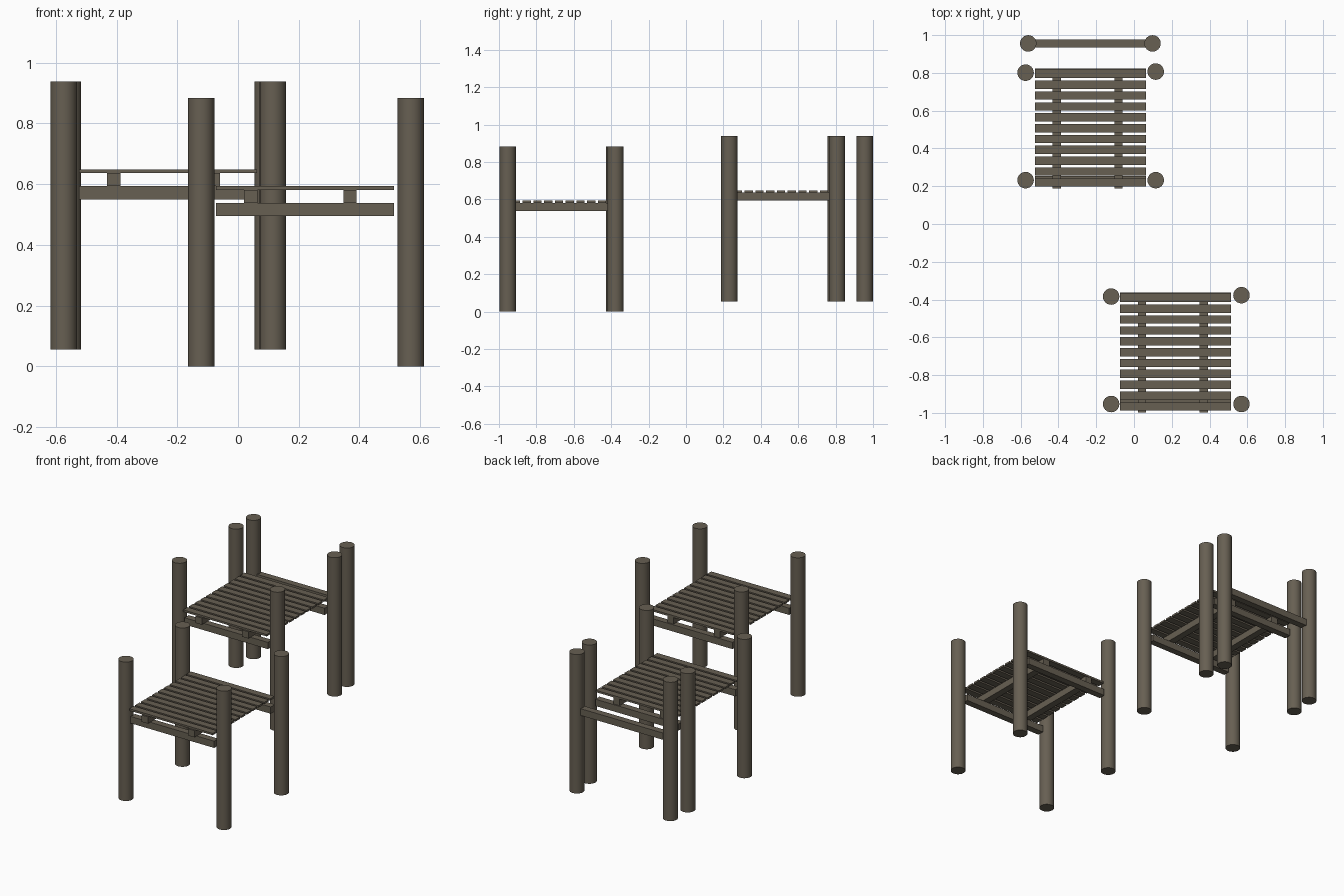
import bpy

if "Cube" in bpy.data.objects:
    bpy.data.objects.remove(bpy.data.objects["Cube"])

wood = bpy.data.materials.new("weathered wood")
wood.diffuse_color = (0.135, 0.115, 0.085, 1)
wood.use_nodes = True
wood.node_tree.nodes["Principled BSDF"].inputs["Base Color"].default_value = wood.diffuse_color


def finish(ob, name):
    ob.name = name
    ob.data.materials.append(wood)


def box(name, x0, x1, y0, y1, z0, z1):
    bpy.ops.mesh.primitive_cube_add(size=1, location=((x0 + x1) / 2, (y0 + y1) / 2, (z0 + z1) / 2))
    ob = bpy.context.object
    ob.scale = (x1 - x0, y1 - y0, z1 - z0)
    bpy.ops.object.transform_apply(location=False, rotation=False, scale=True)
    finish(ob, name)


def post(name, x, y, z0):
    bpy.ops.mesh.primitive_cylinder_add(vertices=24, radius=0.0437, depth=0.883,
                                        location=(x, y, z0 + 0.4415))
    ob = bpy.context.object
    bpy.ops.object.shade_smooth_by_angle(angle=0.7)
    finish(ob, name)


def platform(name, x0, y0, z0, posts):
    # x0, y0: front left corner of the deck; z0: foot of the posts
    x1 = x0 + 0.587
    for i, (x, y) in enumerate(posts):
        post(f"{name}_post_{i}", x, y, z0)
    # cross beams between the posts
    for i, y in enumerate((posts[0][1], posts[2][1])):
        box(f"{name}_cross_beam_{i}", x0, x1, y - 0.021, y + 0.021, z0 + 0.495, z0 + 0.538)
    # joists running front to back
    for i, x in enumerate((x0 + 0.115, x0 + 0.442)):
        box(f"{name}_joist_{i}", x - 0.022, x + 0.022, y0, y0 + 0.626, z0 + 0.538, z0 + 0.581)
    # deck slats
    for i in range(11):
        y = y0 + 0.031 + i * 0.0575
        box(f"{name}_slat_{i}", x0, x1, y - 0.022, y + 0.022, z0 + 0.581, z0 + 0.593)


platform("lower_deck", -0.073, -0.997, 0.0,
         [(-0.121, -0.953), (0.569, -0.953), (-0.121, -0.384), (0.569, -0.377)])
platform("upper_deck", -0.524, 0.189, 0.055,
         [(-0.574, 0.232), (0.115, 0.232), (-0.574, 0.801), (0.115, 0.807)])

# extra rear posts with a rail
post("rear_post_left", -0.56, 0.956, 0.055)
post("rear_post_right", 0.098, 0.956, 0.055)
box("rear_rail", -0.525, 0.063, 0.935, 0.977, 0.55, 0.593)
